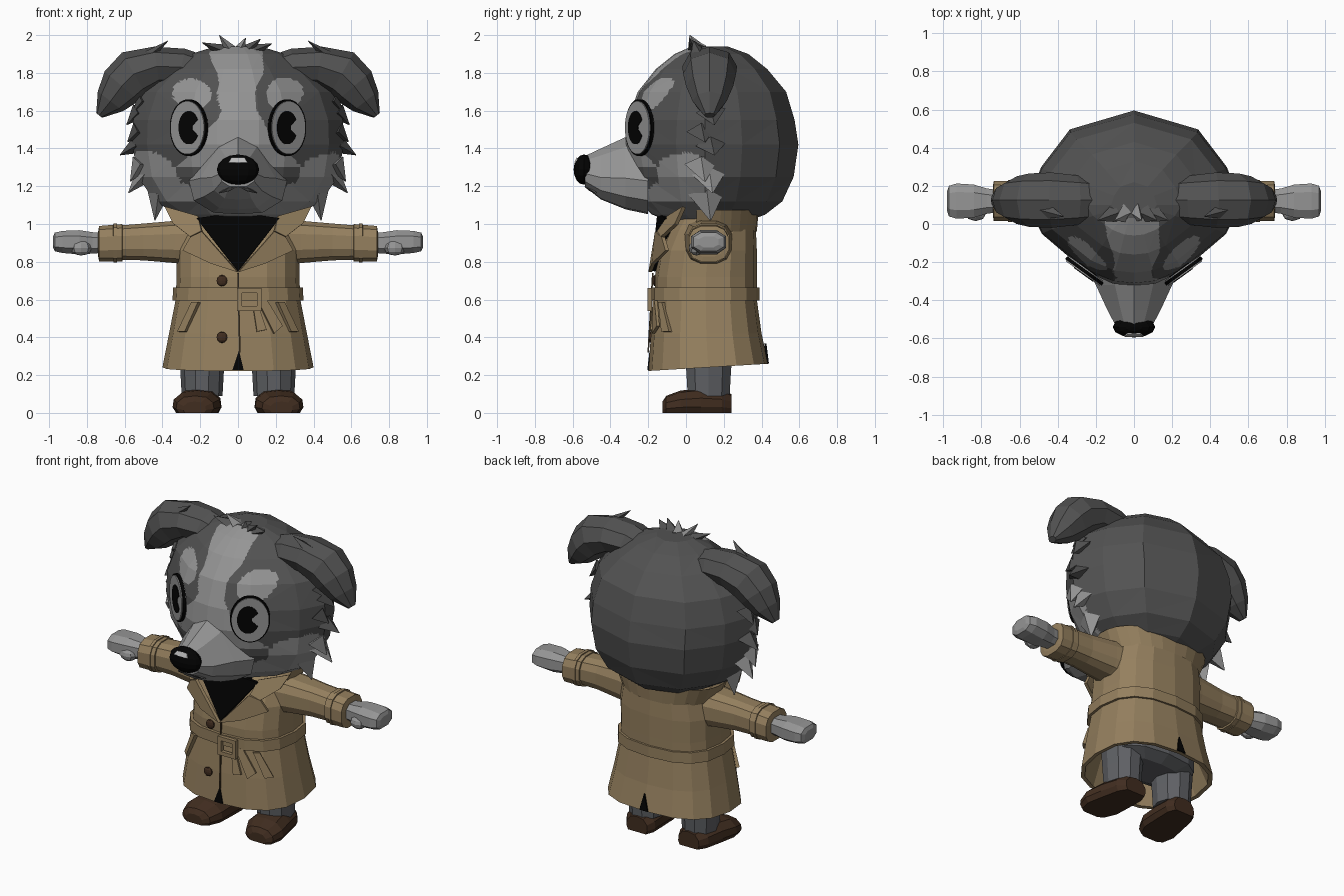
import bpy, bmesh, math
from mathutils import Vector as V

if "Cube" in bpy.data.objects:
    bpy.data.objects.remove(bpy.data.objects["Cube"])

def mat(name, rgb):
    m = bpy.data.materials.new(name)
    m.diffuse_color = (*rgb, 1)
    m.use_nodes = True
    m.node_tree.nodes["Principled BSDF"].inputs["Base Color"].default_value = m.diffuse_color
    return m

DARK = mat("dark_fur", (0.085, 0.085, 0.085))
LIGHT = mat("light_fur", (0.30, 0.30, 0.30))
BLACK = mat("black", (0.001, 0.001, 0.001))
COAT = mat("tan_coat", (0.30, 0.215, 0.113))
TROUSER = mat("grey_trousers", (0.115, 0.12, 0.13))
SHOE = mat("brown_leather", (0.052, 0.026, 0.014))
TRIM = mat("coat_seam", (0.07, 0.046, 0.022))
SHINE = mat("shine", (0.5, 0.5, 0.5))

def finish(name, bm, *mats):
    bmesh.ops.recalc_face_normals(bm, faces=bm.faces)
    me = bpy.data.meshes.new(name)
    bm.to_mesh(me)
    bm.free()
    for m in mats:
        me.materials.append(m)
    ob = bpy.data.objects.new(name, me)
    bpy.context.collection.objects.link(ob)
    return ob

def loft_bm(rings, caps=True, closed=True):
    bm = bmesh.new()
    rows = [[bm.verts.new(p) for p in r] for r in rings]
    n = len(rows[0])
    for a, b in zip(rows, rows[1:]):
        for i in range(n if closed else n - 1):
            j = (i + 1) % n
            bm.faces.new((a[i], a[j], b[j], b[i]))
    if caps:
        bm.faces.new(rows[0])
        bm.faces.new(rows[-1])
    return bm

def loft(name, rings, m, caps=True):
    return finish(name, loft_bm(rings, caps), m)

def plate(name, pts, m, half=0.006):
    """Flat outline thickened both ways along its normal."""
    pts = [V(p) for p in pts]
    n = V((0, 0, 0))
    for a, b in zip(pts, pts[1:] + pts[:1]):
        n += a.cross(b)
    n.normalize()
    return loft(name, [[p - n * half for p in pts], [p + n * half for p in pts]], m)

def spike(name, base, tip, r, m):
    """Flattened pointed tuft, wide in y."""
    base, tip = V(base), V(tip)
    d = (tip - base).normalized()
    u = V((0, 1, 0)) - d * d.y
    u.normalize()
    w = d.cross(u)
    ring = [base + u * r, base + w * r * .6, base - u * r, base - w * r * .6]
    return loft(name, [ring, [tip + (p - base) * .04 for p in ring]], m)

def ball(name, c, r, m, seg=12, rings=8):
    bm = bmesh.new()
    bmesh.ops.create_uvsphere(bm, u_segments=seg, v_segments=rings, radius=1)
    for v in bm.verts:
        v.co = V(c) + V(a * b for a, b in zip(v.co, r))
    return finish(name, bm, m)

def squircle(z, w, f, b, tilt=0, n=16, e=.78, a0=0.0, a1=2 * math.pi, close=False):
    out = []
    for i in range(n + (1 if close else 0)):
        a = a0 + (a1 - a0) * i / n
        c, s = math.cos(a), math.sin(a)
        y = (f + b) / 2 + (b - f) / 2 * math.copysign(abs(s) ** e, s)
        out.append(V((w * math.copysign(abs(c) ** e, c), y, z + tilt * (y - .1))))
    return out

# head: plan outline scaled per height, finely cut so the markings have clean borders
half = [(0, 1), (.6, .8), (.87, .4), (1, 0), (.86, -.36), (.45, -.82), (.2, -.97), (0, -1)]
plan = half + [(-u, v) for u, v in half[-2:0:-1]]
head_rows = [(1.02, .22, .34, -.1), (1.05, .32, .42, -.18), (1.12, .44, .51, -.25),
             (1.25, .53, .57, -.29), (1.42, .56, .595, -.325), (1.55, .555, .575, -.31),
             (1.7, .5, .53, -.255), (1.82, .37, .43, -.16), (1.9, .25, .33, -.06), (1.94, .12, .22, .03)]
bm = loft_bm([[V((u * w, .1 + v * ((b - .1) if v > 0 else (.1 - f)), z)) for u, v in plan]
              for z, w, b, f in head_rows])
bmesh.ops.triangulate(bm, faces=bm.faces)
bmesh.ops.subdivide_edges(bm, edges=bm.edges, cuts=9, use_grid_fill=True)
for f in bm.faces:
    c = f.calc_center_median()
    x, y, z = abs(c.x), c.y, c.z
    wave = .012 * math.sin(z * 28 + c.x * 9)
    blaze = y < .03 and x < wave + (.085 + (z - 1.6) * .18 if z > 1.6 else .085 + (1.6 - z) * .8)
    jaw = z < 1.2 + .02 * math.sin(x * 25) and y < .12
    cheek = abs((y + .01) / .14) ** 3 + abs((z - 1.2) / .185) ** 3 < 1 + wave * 15
    brow = y < 0 and ((x - .245) / .1) ** 2 + ((z - 1.685) / .085) ** 2 < 1 + wave * 8
    f.material_index = 1 if blaze and z > 1.3 or jaw or cheek or brow else 0
finish("head", bm, DARK, LIGHT)

# muzzle, mouth and nose
mh = [(0, 1), (.5, .86), (1, .42), (.9, .16), (.5, 0), (0, -.02)]
mz = mh + [(-u, v) for u, v in mh[-2:0:-1]]
loft("muzzle", [[V((u * w, y, lo + v * (hi - lo))) for u, v in mz] for y, w, hi, lo in
     [(-.2, .26, 1.46, 1.06), (-.32, .2, 1.46, 1.085), (-.45, .14, 1.40, 1.135), (-.535, .095, 1.36, 1.2)]], LIGHT)
ball("nose", (0, -.54, 1.288), (.112, .055, .08), BLACK)
plate("nose_shine", [(-.05, -.588, 1.325), (.05, -.588, 1.325), (.035, -.575, 1.35), (-.035, -.575, 1.35)], SHINE, .004)
for s in (-1, 1):
    plate("mouth", [(0, -.535, 1.2), (s * .05, -.523, 1.195), (s * .1, -.475, 1.165), (s * .05, -.505, 1.175)], DARK, .004)

# eyes, ears and side tufts
for s in (-1, 1):
    n, t = V((s * .587, -.81, 0)), V((.81, s * .587, 0))
    c = V((s * .26, -.246, 1.51))

    def oval(rx, rz, off=0, notch=False):
        pts = []
        for i in range(32):
            a = 2 * math.pi * (i + .5) / 32
            k = .35 if notch and math.cos(a) > .95 else 1
            pts.append(c + t * (off + k * rx * math.cos(a)) + V((0, 0, k * rz * math.sin(a))))
        return pts
    plate("eye_rim", oval(.119, .15), BLACK, .009)
    plate("eye_white", oval(.110, .141), LIGHT, .016)
    plate("pupil", oval(.066, .088, -s * .012, True), BLACK, .02)

    path = [(.16, 1.78, .1, .11), (.3, 1.83, .1, .13), (.43, 1.835, .105, .145), (.55, 1.795, .13, .14),
            (.615, 1.73, .12, .125), (.675, 1.65, .085, .09), (.735, 1.575, .02, .03)]
    rings = []
    for i, (x, z, h, wy) in enumerate(path):
        a, b = path[max(i - 1, 0)], path[min(i + 1, len(path) - 1)]
        d = V((b[0] - a[0], 0, b[1] - a[1])).normalized()
        rings.append([V((s * (x - d.z * h * math.sin(q)), .125 + wy * math.cos(q), z + d.x * h * math.sin(q)))
                      for q in [k * math.pi / 4 for k in range(8)]])
    loft("ear", rings, DARK)
    spike("ear_tuft", (s * .5, .08, 1.87), (s * .37, .04, 1.97), .06, DARK)

    for bx, by, bz, tx, tz, r, m in [
            (.5, .1, 1.66, .56, 1.585, .06, DARK), (.52, .13, 1.6, .59, 1.525, .08, DARK),
            (.52, .08, 1.5, .585, 1.435, .08, DARK), (.53, .13, 1.42, .625, 1.365, .08, DARK),
            (.51, .08, 1.33, .57, 1.225, .09, LIGHT), (.48, .12, 1.28, .58, 1.165, .1, LIGHT),
            (.42, .11, 1.17, .44, 1.02, .1, LIGHT)]:
        spike("cheek_tuft", (s * bx, by, bz), (s * tx, by + .02, tz), r, m)

for bx, tx, tz, m in [(-.09, -.19, 1.96, DARK), (-.04, -.1, 2.0, LIGHT), (.01, .04, 1.985, LIGHT),
                      (.05, .12, 1.98, DARK), (.09, .18, 1.955, DARK)]:
    spike("crown_tuft", (bx, .06, 1.92), (tx, .02, tz), .055, m)

# coat body with a folded-in hem
outer = [(.24, .4, -.2, .435, .06), (.42, .365, -.185, .4), (.6, .33, -.165, .375), (.72, .325, -.165, .375),
         (.86, .325, -.14, .375), (.97, .3, -.09, .37), (1.04, .23, -.04, .34)]
loft("coat", [squircle(*r) for r in [(.45, .3, -.13, .34), (.242, .375, -.18, .41, .06)] + outer], COAT)
loft("belt", [squircle(*r) for r in
     [(.595, .32, -.16, .365), (.595, .347, -.184, .388), (.665, .343, -.184, .388), (.665, .32, -.16, .365)]], COAT)
finish("collar", loft_bm([squircle(*r, e=.9, a0=-.35, a1=math.pi + .35, close=True) for r in
       [(.96, .31, -.09, .375), (1.075, .365, -.09, .385), (1.03, .28, -.06, .33)]], False, False), COAT)

def on_coat(x, z, lift=.006):
    """Point just in front of the coat's front surface."""
    for a, b in zip(outer, outer[1:]):
        if z <= b[0]:
            break
    k = (z - a[0]) / (b[0] - a[0])
    w, f, r = (a[i] + (b[i] - a[i]) * k for i in (1, 2, 3))
    c = min(1, abs(x) / w) ** (1 / .78)
    return V((x, (f + r) / 2 - (r - f) / 2 * (1 - c * c) ** .39 - lift, z))

# shirt, lapels and front details
plate("shirt", [(0, -.172, .75), (.22, -.1, 1.03), (0, -.14, 1.06), (-.22, -.1, 1.03)], BLACK, .012)
ball("shirt_neck", (0, -.06, .98), (.15, .09, .1), BLACK, 10, 6)
for s in (-1, 1):
    plate("lapel", [(0, -.19, .745), (s * .19, -.155, .96), (s * .25, -.12, .93),
                    (s * .29, -.1, .86), (s * .14, -.172, .79)], COAT, .01)
    plate("collar_flap", [(s * .19, -.145, .96), (s * .21, -.09, 1.04), (s * .385, -.01, 1.09),
                          (s * .34, -.05, 1.0), (s * .25, -.125, .93)], COAT, .01)
    plate("pocket_flap", [on_coat(s * x, z) for x, z in
                          ((.205, .585), (.24, .585), (.315, .43), (.275, .43))], COAT, .012)
plate("front_seam", [(-.004, -.176, .74), (.004, -.176, .74), (.014, -.2, .32), (.006, -.2, .32)], TRIM, .004)
for y, k, z in ((-.199, -.187, .226), (.433, .42, .262)):
    plate("hem_slit", [(-.03, y, z), (.03, y, z), (.005, k, z + .105)], BLACK, .006)
for z in (.7, .4):
    ball("button", on_coat(-.085, z, .002), (.03, .014, .03), SHOE, 10, 6)
for x0, x1, z0, z1 in ((-.005, .125, .635, .66), (-.005, .125, .54, .565), (-.005, .02, .54, .66), (.1, .125, .54, .66)):
    plate("buckle", [(x0, -.192, z0), (x1, -.192, z0), (x1, -.192, z1), (x0, -.192, z1)], COAT, .012)
plate("belt_tail", [on_coat(x, z, .01) for x, z in ((.1, .6), (.15, .6), (.235, .46), (.19, .42))], COAT, .008)
plate("belt_tail", [on_coat(x, z, .01) for x, z in ((.08, .56), (.11, .56), (.15, .44), (.1, .43))], COAT, .008)

def tube(name, rows, m, s, n=12, e=.75):
    """Boxy rounded loft along x; rows are (x, z, y radius, z radius)."""
    def p(v):
        return math.copysign(abs(v) ** e, v)
    return loft(name, [[V((s * x, .12 + ry * p(math.cos(q)), z + rz * p(math.sin(q))))
                        for q in [2 * math.pi * (k + .5) / n for k in range(n)]] for x, z, ry, rz in rows], m)

# arms, hands, legs and shoes
for s in (-1, 1):
    tube("sleeve", [(.2, .9, .14, .13), (.33, .905, .12, .115), (.5, .905, .1, .1), (.68, .9, .098, .09)], COAT, s)
    tube("cuff", [(.61, .9, .09, .08), (.613, .9, .108, .102), (.735, .895, .108, .097), (.74, .895, .08, .07)], COAT, s)
    tube("cuff_strap", [(.64, .9, .1, .09), (.641, .9, .113, .106), (.66, .9, .113, .106), (.661, .9, .1, .09)], COAT, s)
    tube("hand", [(.7, .9, .06, .055), (.77, .9, .07, .06), (.84, .903, .092, .068),
                  (.93, .905, .098, .062), (.97, .905, .085, .052), (.98, .905, .055, .03)], LIGHT, s, 8)
    ball("thumb", (s * .83, .055, .873), (.055, .04, .04), LIGHT, 8, 6)
    loft("leg", [[V((s * .19 + r * math.cos(q), .12 + r * 1.08 * math.sin(q), z))
                  for q in [k * math.pi / 5 for k in range(10)]]
                 for z, r in ((.09, .108), (.2, .114), (.45, .13))], TROUSER)
    loft("shoe", [[V((s * (.215 - y * .12) + u * w, y, v * h)) for u, v in
                   [(-.85, 0), (-1, .25), (-.95, .6), (-.6, .92), (0, 1), (.6, .92), (.95, .6), (1, .25), (.85, 0)]]
                  for y, w, h in [(-.125, .06, .06), (-.105, .1, .09), (-.03, .128, .118),
                                  (.08, .118, .13), (.19, .105, .12), (.24, .075, .1)]], SHOE)
loft("trouser_seat", [squircle(*r, n=12) for r in [(.26, .2, .02, .25), (.3, .29, -.06, .32), (.46, .29, -.08, .33)]], TROUSER)
